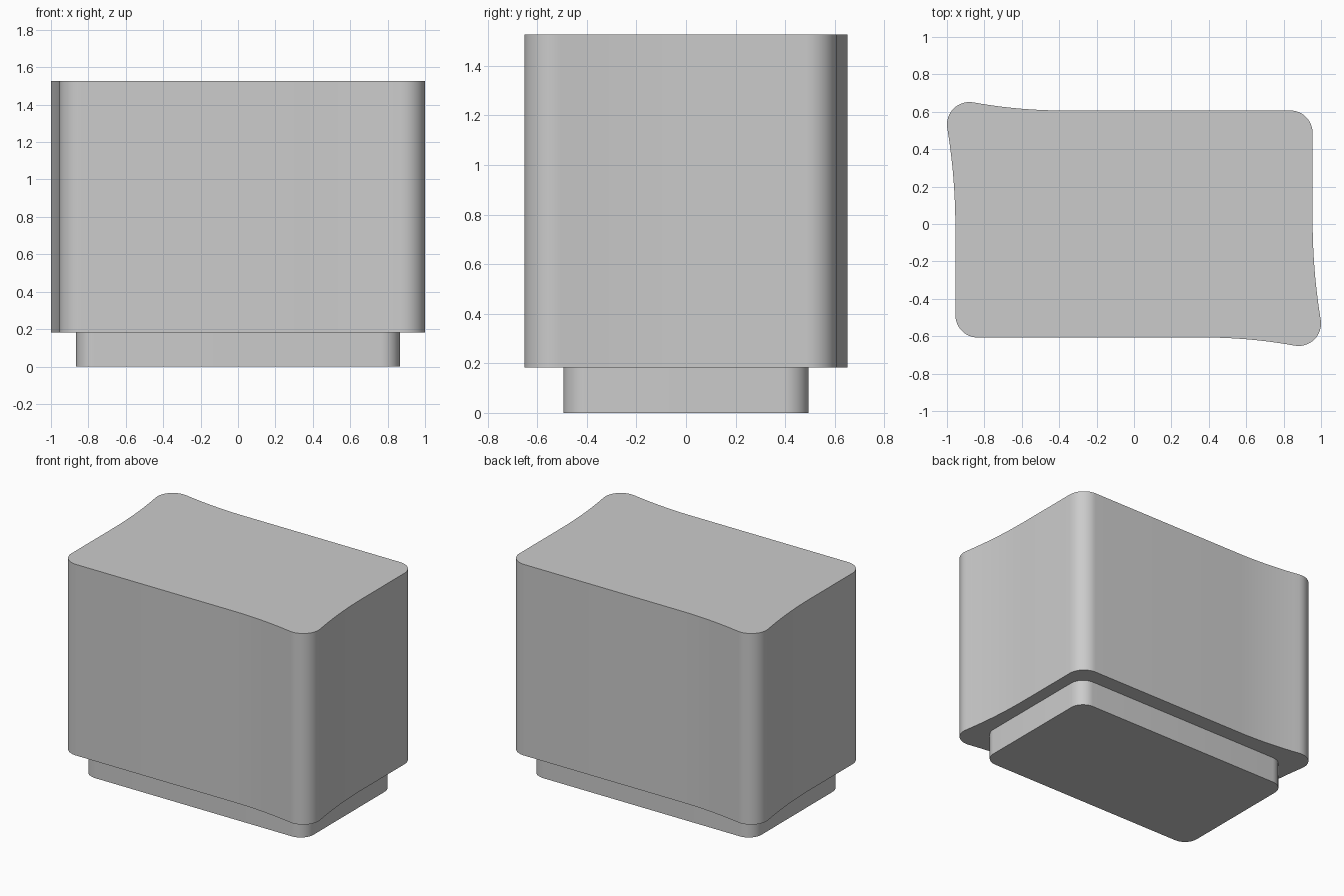
import bpy, bmesh, math
from mathutils import Vector

cube = bpy.data.objects.get("Cube")
if cube:
    bpy.data.objects.remove(cube, do_unlink=True)

# Single grey finish
grey = bpy.data.materials.new("plain grey")
grey.use_nodes = True
colour = (0.6, 0.6, 0.6, 1)
grey.diffuse_color = colour
grey.node_tree.nodes["Principled BSDF"].inputs["Base Color"].default_value = colour


def arc(cx, cy, radius, start, end, steps=12):
    angles = [math.radians(start + (end - start) * i / steps) for i in range(steps + 1)]
    return [Vector((cx + radius * math.cos(a), cy + radius * math.sin(a))) for a in angles]


def sweep(p0, p1, p2, steps=12):
    """Quadratic curve without its end points."""
    p0, p1, p2 = Vector(p0), Vector(p1), Vector(p2)
    ts = [i / steps for i in range(1, steps)]
    return [p0 * (1 - t) ** 2 + p1 * 2 * t * (1 - t) + p2 * t * t for t in ts]


def prism(name, half, bottom, top):
    """Extrude an outline made of a half and its half-turn copy."""
    outline = half + [-p for p in half]
    bm = bmesh.new()
    base = bm.faces.new([bm.verts.new((p.x, p.y, bottom)) for p in outline])
    grown = bmesh.ops.extrude_face_region(bm, geom=[base])["geom"]
    verts = [g for g in grown if isinstance(g, bmesh.types.BMVert)]
    bmesh.ops.translate(bm, verts=verts, vec=(0, 0, top - bottom))
    bmesh.ops.recalc_face_normals(bm, faces=bm.faces)
    mesh = bpy.data.meshes.new(name)
    bm.to_mesh(mesh)
    bm.free()
    mesh.materials.append(grey)
    obj = bpy.data.objects.new(name, mesh)
    bpy.context.collection.objects.link(obj)
    bpy.ops.object.select_all(action="DESELECT")
    obj.select_set(True)
    bpy.context.view_layer.objects.active = obj
    bpy.ops.object.shade_smooth_by_angle(angle=math.radians(30))


# Body: one corner flares outward, the next is plainly rounded
front_start = Vector((0.38, -0.607))
side_end = Vector((0.955, 0.02))
flared = arc(0.88, -0.532, 0.12, -100, 10)
rounded = arc(0.835, 0.487, 0.12, 0, 90)
half_body = [front_start]
half_body += sweep(front_start, (0.62, -0.607), flared[0])
half_body += flared
half_body += sweep(flared[-1], (0.955, -0.25), side_end)
half_body += [side_end] + rounded
prism("body", half_body, 0.183, 1.527)

# Plinth: smaller rounded rectangle beneath the body
half_plinth = arc(0.765, -0.395, 0.1, -90, 0) + arc(0.765, 0.395, 0.1, 0, 90)
prism("plinth", half_plinth, 0, 0.183)
